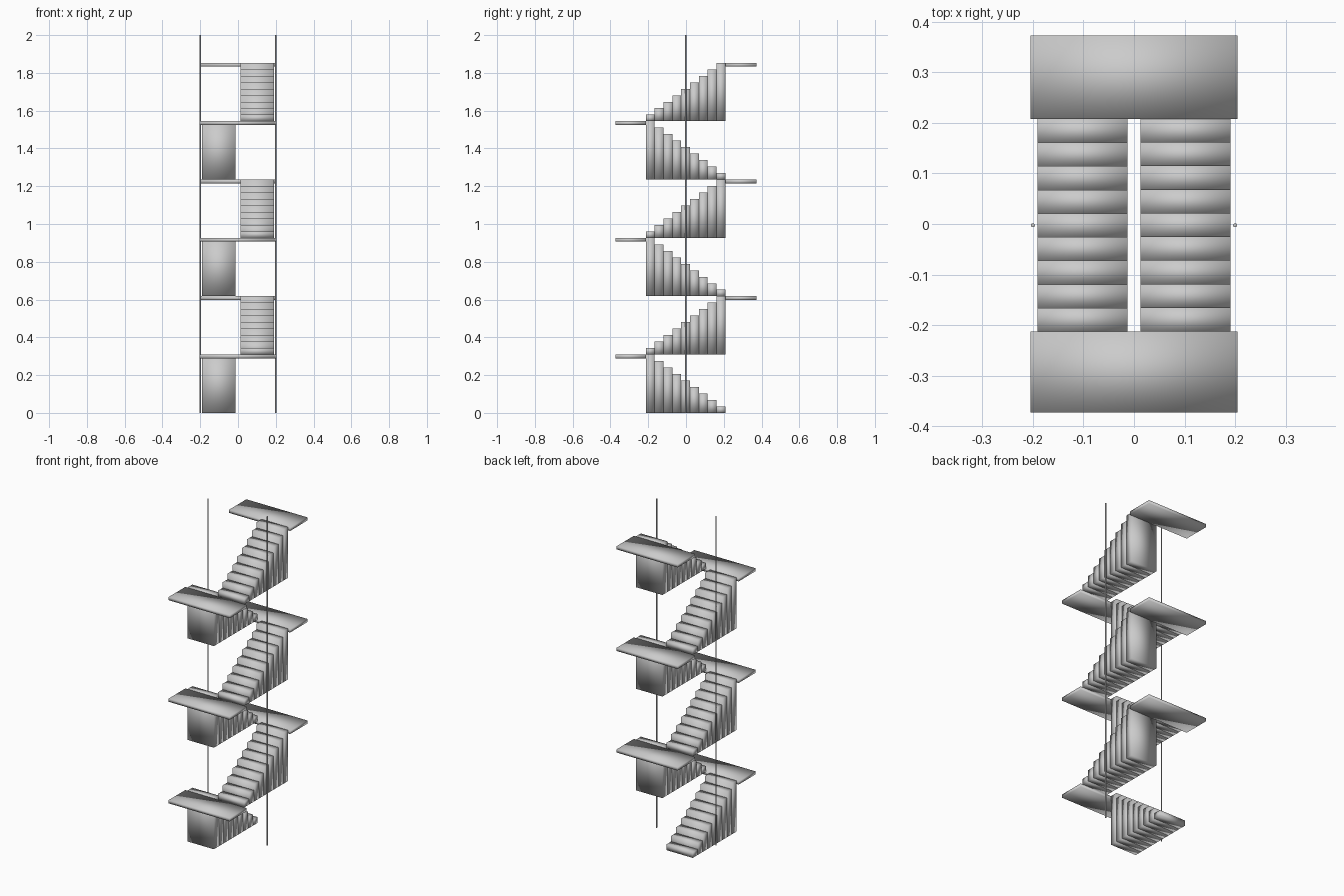
import bpy

if "Cube" in bpy.data.objects:
    bpy.data.objects.remove(bpy.data.objects["Cube"])

FLIGHTS, STEPS = 6, 9
TOP = 1.853                      # height of the highest landing
RISE = TOP / FLIGHTS             # height gained per flight
Y_FRONT, Y_BACK = -0.213, 0.208  # ends of every flight
Y_EDGE = 0.373                   # outer edge of the landings
RUN = (Y_BACK - Y_FRONT) / STEPS


def add_boxes(name, boxes):
    """One mesh object from separate boxes given as (min corner, max corner)."""
    verts, faces = [], []
    for lo, hi in boxes:
        n = len(verts)
        verts += [(x, y, z) for z in (lo[2], hi[2])
                  for x, y in ((lo[0], lo[1]), (hi[0], lo[1]), (hi[0], hi[1]), (lo[0], hi[1]))]
        faces += [(n + 3, n + 2, n + 1, n), (n + 4, n + 5, n + 6, n + 7)]
        faces += [(n + i, n + (i + 1) % 4, n + 4 + (i + 1) % 4, n + 4 + i) for i in range(4)]
    mesh = bpy.data.meshes.new(name)
    mesh.from_pydata(verts, [], faces)
    mesh.shade_smooth()          # the blocks carry soft shading across their edges
    obj = bpy.data.objects.new(name, mesh)
    bpy.context.collection.objects.link(obj)
    return obj


for f in range(FLIGHTS):
    base = f * RISE
    to_front = f % 2 == 0        # left flights climb to the front, right ones to the back
    x0, x1 = (-0.191, -0.013) if to_front else (0.013, 0.191)

    # Flight: solid step blocks all standing on the flight's base level
    steps = []
    for s in range(STEPS):
        y0 = Y_BACK - (s + 1) * RUN if to_front else Y_FRONT + s * RUN
        steps.append(((x0, y0, base), (x1, y0 + RUN, base + (s + 1) * RISE / STEPS)))
    add_boxes(f"stair_flight_{f + 1}", steps)

    # Landing at the top of the flight
    y0, y1 = (-Y_EDGE, Y_FRONT) if to_front else (Y_BACK, Y_EDGE)
    top = base + RISE
    add_boxes(f"landing_{f + 1}", [((-0.205, y0, top - 0.02), (0.205, y1, top))])

# Thin full-height poles on both sides
for side, x in (("left", -0.2), ("right", 0.2)):
    bpy.ops.mesh.primitive_cylinder_add(vertices=12, radius=0.004, depth=2,
                                        location=(x, -0.0025, 1))
    bpy.context.object.name = f"{side}_pole"
    bpy.ops.object.shade_smooth_by_angle()
